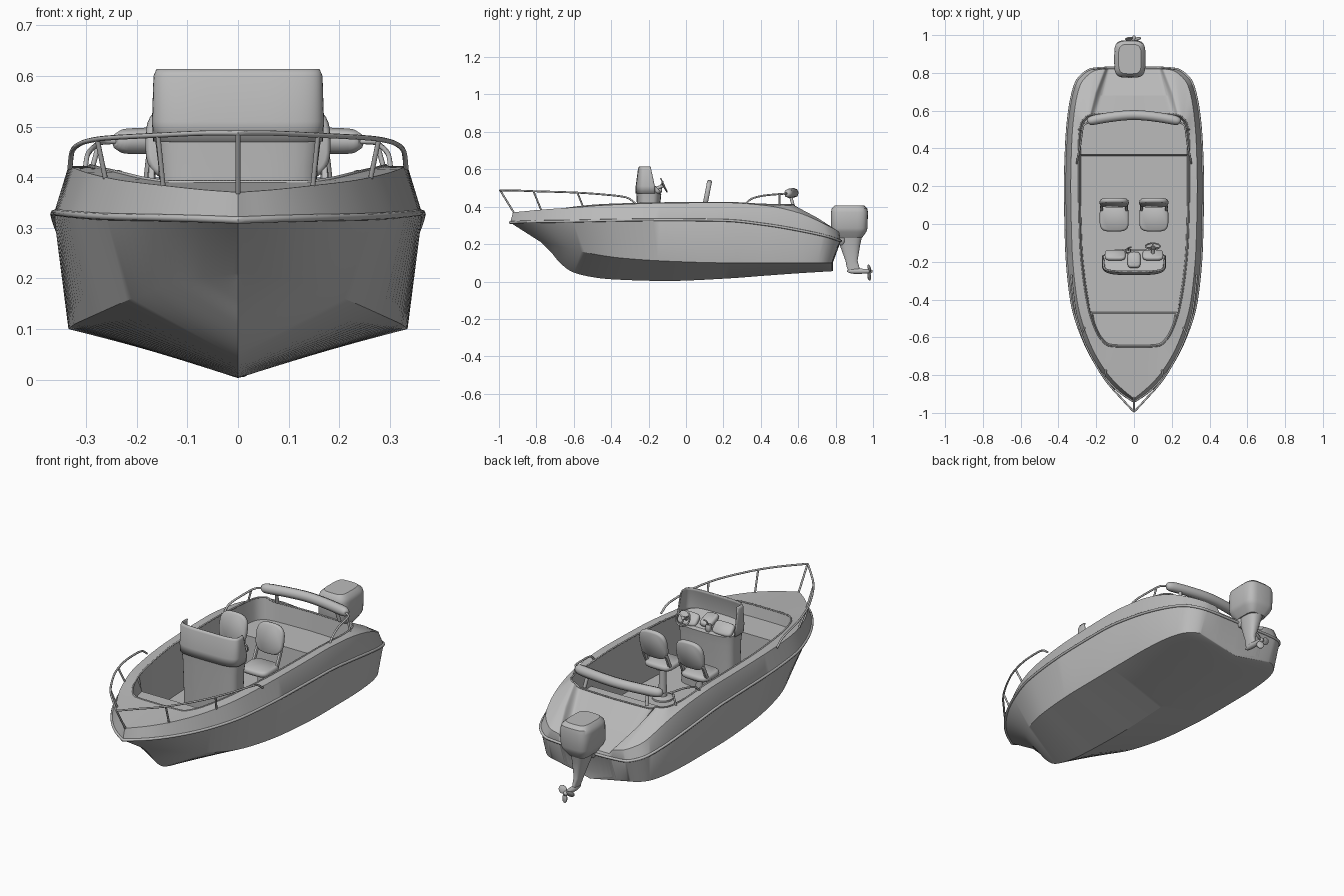
import bpy, bmesh
from math import pi, cos, sin, radians, copysign
from mathutils import Matrix, Vector

cube = bpy.data.objects.get("Cube")
if cube:
    bpy.data.objects.remove(cube, do_unlink=True)

grey = bpy.data.materials.new("light_grey")
grey.use_nodes = True
colour = (0.5, 0.5, 0.5, 1)
grey.diffuse_color = colour
grey.node_tree.nodes["Principled BSDF"].inputs["Base Color"].default_value = colour


def smooth_curve(points, steps=8):
    """Sample a curve through points without overshoot."""
    pts = [Vector(p) for p in points]
    d = [b - a for a, b in zip(pts, pts[1:])]
    tang = [d[0]]
    for a, b in zip(d, d[1:]):
        tang.append(Vector([2 * u * v / (u + v) if u * v > 0 else 0 for u, v in zip(a, b)]))
    tang.append(d[-1])
    out = []
    for i in range(len(d)):
        for k in range(steps):
            t = k / steps
            h = t * t * (3 - 2 * t)
            out.append(pts[i] + d[i] * h + tang[i] * (t * (1 - t) ** 2) - tang[i + 1] * (t * t * (1 - t)))
    return out + [pts[-1]]


def finish(obj, angle=35):
    bpy.ops.object.select_all(action='DESELECT')
    obj.select_set(True)
    bpy.context.view_layer.objects.active = obj
    if obj.type == 'CURVE':
        bpy.ops.object.convert(target='MESH')
        obj = bpy.context.object
    if not obj.data.materials:
        obj.data.materials.append(grey)
    bpy.ops.object.shade_smooth_by_angle(angle=radians(angle))
    return obj


def loft(name, rows, closed=False, mirror=False, matrix=None, angle=35):
    """Skin a surface over rows of points; closed rows also get end caps."""
    bm = bmesh.new()
    for side in ((1, -1) if mirror else (1,)):
        grid = [[bm.verts.new((p[0] * side, p[1], p[2])) for p in row] for row in rows]
        n = len(grid[0])
        for a, b in zip(grid, grid[1:]):
            for j in range(n if closed else n - 1):
                k = (j + 1) % n
                bm.faces.new((a[j], a[k], b[k], b[j])[::side])
        if closed:
            bm.faces.new(grid[0])
            bm.faces.new(grid[-1])
    bmesh.ops.remove_doubles(bm, verts=bm.verts, dist=0.0002)
    bmesh.ops.recalc_face_normals(bm, faces=bm.faces)
    if matrix:
        bm.transform(matrix)
    mesh = bpy.data.meshes.new(name)
    bm.to_mesh(mesh)
    bm.free()
    obj = bpy.data.objects.new(name, mesh)
    bpy.context.collection.objects.link(obj)
    return finish(obj, angle)


def ring(z, cx, cy, hx, hy, p=4, tilt=0, start=0, end=360, n=32):
    """Rounded-rectangle outline, or an arc of it."""
    count = n if end - start == 360 else n + 1
    out = []
    for i in range(count):
        a = radians(start + (end - start) * i / n)
        c, s = cos(a), sin(a)
        x = hx * abs(c) ** (2 / p) * (1 if c > 0 else -1)
        y = hy * abs(s) ** (2 / p) * (1 if s > 0 else -1)
        out.append((cx + x, cy + y, z + tilt * y))
    return out


def pillow(name, hx, hy, t, matrix, p=4):
    """Soft-edged slab, thin along its local z."""
    e = min(t * 0.6, hx * 0.3)
    rows = [ring(z, 0, 0, hx - i, hy - i, p) for z, i in
            ((-t, e), (-t * 0.6, e * 0.25), (0, 0), (t * 0.6, e * 0.25), (t, e))]
    return loft(name, rows, True, matrix=matrix, angle=50)


def tube(name, points, r, cyclic=False, radii=None):
    cu = bpy.data.curves.new(name, 'CURVE')
    cu.dimensions = '3D'
    cu.bevel_depth = r
    cu.bevel_resolution = 2
    cu.use_fill_caps = True
    sp = cu.splines.new('POLY')
    sp.points.add(len(points) - 1)
    sp.use_cyclic_u = cyclic
    for i, p in enumerate(points):
        sp.points[i].co = (*p, 1)
        sp.points[i].radius = radii[i] if radii else 1
    obj = bpy.data.objects.new(name, cu)
    bpy.context.collection.objects.link(obj)
    return finish(obj, 50)


def flip(points):
    return [(-p[0], p[1], p[2]) for p in points]


def at(x, y, z):
    return Matrix.Translation((x, y, z))


def turn(angle, axis):
    return Matrix.Rotation(radians(angle), 4, axis)


# Hull lines from bow to stern on the left side
keel = [(0, y, z) for y, z in (
    (-.775, .21), (-.72, .155), (-.68, .107), (-.6, .048), (-.4, .012), (-.1, .003), (.2, .015),
    (.42, .031), (.6, .044), (.73, .052), (.78, .055), (.783, .055), (.784, .055), (.785, .055))]
chine = [(0, -.775, .21), (.075, -.73, .202), (.14, -.67, .187), (.21, -.56, .16), (.285, -.36, .127),
         (.325, -.08, .108), (.335, .2, .1), (.335, .42, .1), (.325, .6, .1), (.29, .73, .1),
         (.22, .78, .1), (.15, .783, .1), (.12, .784, .1), (0, .785, .1)]
rub = [(0, -.94, .315), (.08, -.885, .318), (.16, -.8, .32), (.26, -.63, .322), (.332, -.4, .327),
       (.359, -.1, .33), (.364, .2, .327), (.358, .42, .305), (.342, .6, .275), (.3, .76, .24),
       (.22, .82, .22), (.15, .826, .218), (.12, .827, .217), (0, .828, .216)]
sheer = [(0, -.925, .37), (.067, -.87, .375), (.142, -.79, .383), (.238, -.62, .395), (.302, -.4, .41),
         (.329, -.1, .42), (.335, .2, .422), (.33, .42, .407), (.315, .6, .368), (.28, .745, .305),
         (.2, .815, .268), (.155, .82, .26), (.13, .82, .235), (0, .82, .235)]
inner = [(0, -.65, .39), (.06, -.65, .39), (.13, -.645, .39), (.175, -.61, .395), (.24, -.45, .41),
         (.285, -.1, .42), (.292, .2, .422), (.292, .42, .412), (.28, .53, .41), (.262, .56, .41),
         (.245, .572, .41), (.235, .575, .41), (.195, .582, .395), (0, .59, .395)]
# The motor well ramps down between the aft side decks
middle = [(Vector(a) + Vector(b)) / 2 for a, b in zip(sheer, inner)]
middle[-4:] = [(.225, .7, .342), (.205, .695, .34), (.165, .68, .285), (0, .68, .285)]

lines = [smooth_curve(c) for c in (keel, chine, rub, sheer, middle, inner)]

# Bow platform, cockpit floor and aft bench, parted by upright steps
floor = []
for p in lines[-1]:
    y = p.y * .985
    for step in (-.47, .365):
        if abs(y - step) < .03:
            y = step + copysign(.004, y - step)
    height = .33 if y < -.47 else .3 if y > .365 else .16
    floor.append((p.x * .965, y, height))
centre = [(0, p[1], p[2]) for p in floor]
loft("hull", lines + [floor, centre], mirror=True, angle=28)

# Rubbing strake and coaming trim
tube("rub_rail", lines[2] + flip(lines[2][-2:0:-1]), .007, cyclic=True)
tube("cockpit_trim", lines[5] + flip(lines[5][-2:0:-1]), .004, cyclic=True)

# Bow rail and its posts
half = smooth_curve([(0, -.995, .487), (.06, -.93, .487), (.155, -.82, .483), (.272, -.6, .476),
                     (.312, -.45, .466), (.328, -.32, .45), (.332, -.27, .418)], 5)
tube("bow_rail", flip(half[:0:-1]) + half, .005)
tube("bow_post", [(0, -.993, .487), (0, -.92, .368)], .005)

# Aft backrest roll
roll = smooth_curve([(-.242, .535, .471), (-.225, .547, .471), (0, .577, .474), (.225, .547, .471),
                     (.242, .535, .471)], 8)
ends = [min(1, .35 + .65 * (min(i, len(roll) - 1 - i) / 10) ** .5) for i in range(len(roll))]
tube("backrest_roll", roll, .026, radii=ends)

for side, label in ((1, "left"), (-1, "right")):
    def both(points):
        return points if side > 0 else flip(points)
    for spot, top, foot in (("front", (.158, -.815, .482), (.148, -.775, .383)),
                            ("rear", (.278, -.58, .474), (.262, -.55, .398))):
        tube(f"{label}_{spot}_rail_post", both([top, foot]), .005)
    tube(f"{label}_aft_rail", both(smooth_curve([(.225, .547, .471), (.268, .52, .469),
         (.284, .42, .46), (.298, .35, .442), (.302, .32, .415)], 5)), .005)
    tube(f"{label}_aft_rail_post", both([(.274, .5, .468), (.293, .5, .4)]), .005)
    tube(f"{label}_backrest_bracket", both([(.17, .555, .47), (.178, .575, .4)]), .009)

    # Pedestal seats
    x = .105 * side
    loft(f"{label}_seat_pedestal", [ring(z, x, .04, r, r, 2) for z, r in (
        (.158, .05), (.168, .05), (.175, .02), (.31, .017), (.315, .035), (.335, .035))], True)
    pillow(f"{label}_seat_cushion", .077, .072, .015, at(x, .032, .345))
    pillow(f"{label}_seat_back", .078, .076, .013, at(x, .113, .468) @ turn(79, 'X'), 3)
    for arm in (-1, 1):
        pillow(f"{label}_seat_bracket", .008, .045, .008,
               at(x + arm * .066, .09, .385) @ turn(65, 'X'), 3)

# Console with a wraparound windscreen
loft("console", [ring(z, 0, -.2, hx, hy, 3.5, tilt) for z, hx, hy, tilt in (
    (.158, .15, .056, 0), (.42, .157, .063, 0), (.485, .165, .068, -.3), (.495, .156, .06, -.3))], True)
screen = loft("windscreen", [ring(z, 0, cy, hx, hy, 4, start=165, end=375) for z, cy, hx, hy in (
    (.47, -.2, .168, .07), (.51, -.201, .17, .068), (.6, -.21, .167, .047), (.614, -.21, .161, .042))])
solid = screen.modifiers.new("thickness", 'SOLIDIFY')
solid.thickness = .006
pillow("dash_pod", .035, .045, .014, at(0, -.19, .505) @ turn(-20, 'X'))
for side in (1, -1):
    pillow("dash_panel", .055, .035, .012, at(.1 * side, -.165, .495) @ turn(-45, 'X'))
pillow("throttle_box", .014, .014, .018, at(-.03, -.142, .49))
tube("throttle_lever", [(-.03, -.142, .5), (-.03, -.125, .53), (-.015, -.123, .535)], .004)

# Steering wheel
wheel = at(.1, -.118, .515) @ turn(-65, 'X')
rim = [wheel @ Vector((.038 * cos(i * pi / 12), .038 * sin(i * pi / 12), 0)) for i in range(24)]
tube("steering_wheel", rim, .004, cyclic=True)
for i in range(3):
    a = radians(90 + 120 * i)
    tube("wheel_spoke", [wheel @ Vector((0, 0, -.006)), wheel @ Vector((.038 * cos(a), .038 * sin(a), 0))], .004)
tube("steering_column", [wheel @ Vector((0, 0, .002)), wheel @ Vector((0, 0, -.05))], .009)

# Outboard motor
loft("motor_cowl", [ring(z, -.022, cy, hx, hy, 4) for z, cy, hx, hy in (
    (.232, .872, .05, .068), (.265, .872, .074, .092), (.285, .872, .083, .098),
    (.37, .874, .083, .099), (.39, .874, .078, .095), (.407, .873, .06, .078))], True)
loft("motor_leg", [ring(z, x, cy, hx, hy, 2.5) for z, x, cy, hx, hy in (
    (.25, -.022, .874, .048, .07), (.2, -.018, .876, .036, .056), (.11, -.008, .885, .018, .032),
    (.08, -.004, .892, .013, .034), (.05, 0, .9, .008, .03))], True)
pillow("motor_bracket", .045, .03, .035, at(-.02, .825, .23))
loft("gear_case", [ring(z, 0, 0, r, r, 2) for z, r in (
    (0, .003), (.015, .01), (.04, .014), (.075, .014), (.1, .012), (.128, .011), (.138, .004))],
    True, matrix=at(0, .86, .055) @ turn(-90, 'X'))
for i in range(3):
    pillow("propeller_blade", .019, .022, .003, at(0, .98, .052) @ turn(165 + 120 * i, 'Y')
           @ at(0, 0, .026) @ turn(25, 'Z') @ turn(90, 'X'), 2)
